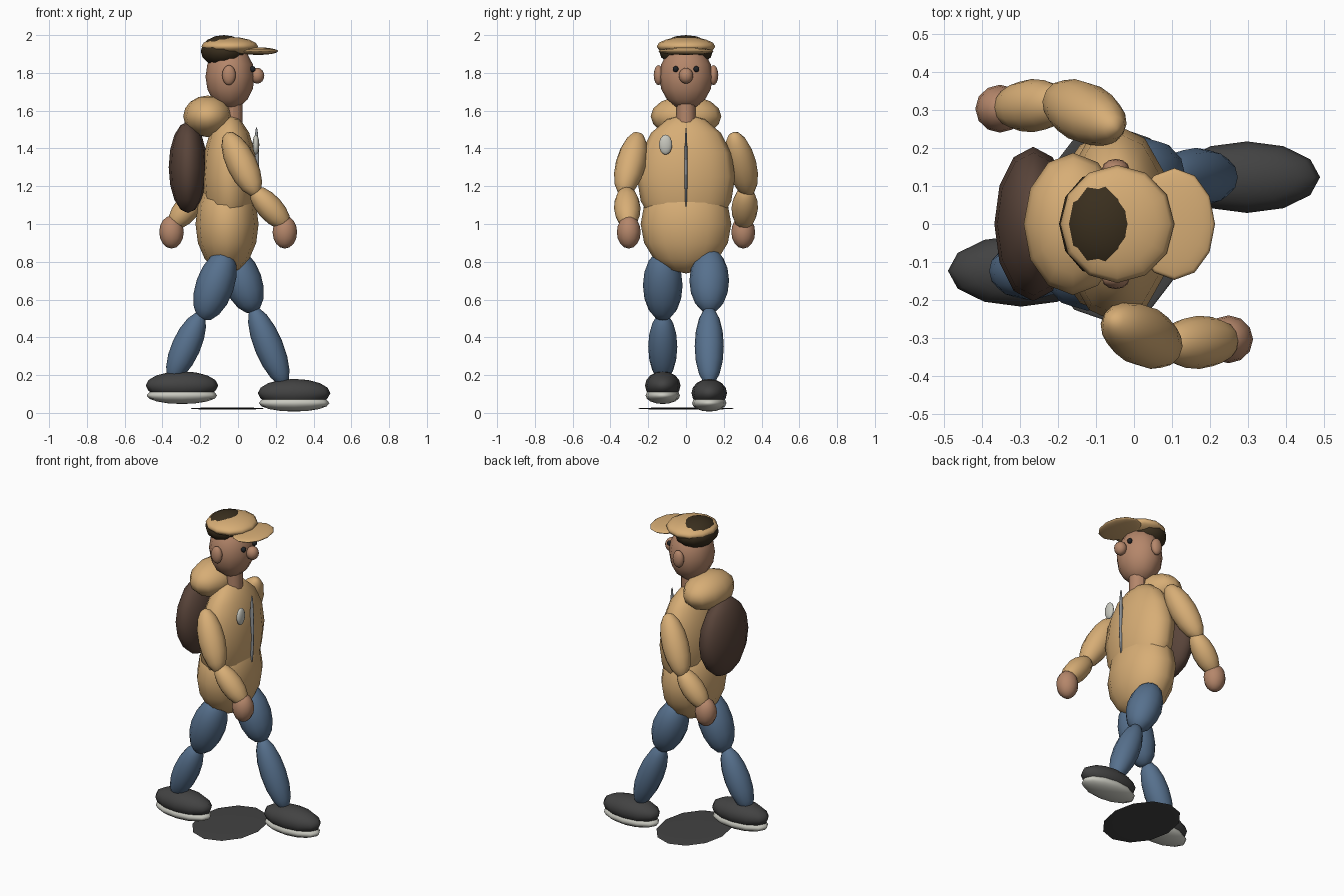
import bpy
from mathutils import Vector

if "Cube" in bpy.data.objects:
    bpy.data.objects.remove(bpy.data.objects["Cube"])


def paint(name, rgb):
    m = bpy.data.materials.new(name)
    m.diffuse_color = (*rgb, 1)
    m.use_nodes = True
    m.node_tree.nodes["Principled BSDF"].inputs["Base Color"].default_value = m.diffuse_color
    return m


TAN = paint("tan_cloth", (0.68, 0.42, 0.18))
SKIN = paint("skin", (0.46, 0.24, 0.145))
HAIR = paint("dark_hair", (0.042, 0.028, 0.013))
PACK = paint("brown_pack", (0.10, 0.058, 0.042))
JEANS = paint("blue_denim", (0.095, 0.165, 0.27))
SHOE = paint("charcoal", (0.055, 0.055, 0.055))
SOLE = paint("pale_rubber", (0.58, 0.58, 0.52))
METAL = paint("grey_metal", (0.28, 0.30, 0.32))
EYE = paint("eye_dark", (0.015, 0.017, 0.02))


def finish(name, mat):
    ob = bpy.context.object
    ob.name = name
    ob.data.materials.append(mat)
    return ob


def blob(name, mat, centre, radii):
    """Low-poly ellipsoid."""
    bpy.ops.mesh.primitive_uv_sphere_add(segments=12, ring_count=8, location=centre)
    ob = finish(name, mat)
    ob.scale = radii
    bpy.ops.object.shade_smooth()
    return ob


def limb(name, mat, a, b, radius):
    """Ellipsoid stretched between two tips."""
    a, b = Vector(a), Vector(b)
    d = b - a
    ob = blob(name, mat, (a + b) / 2, (radius[0], radius[1], d.length / 2))
    # keep the local y axis close to world y
    z = d.normalized()
    x = Vector((0, 1, 0)).cross(z).normalized()
    y = z.cross(x)
    rot = ob.matrix_world.to_3x3()
    for i in range(3):
        rot[i] = (x[i], y[i], z[i])
    ob.rotation_euler = rot.to_euler()
    return ob


# Torso and clothing
blob("jacket_upper", TAN, (-0.045, 0, 1.25), (0.147, 0.26, 0.33))
blob("jacket_lower", TAN, (-0.058, 0, 1.0), (0.167, 0.24, 0.262))
blob("hood", TAN, (-0.16, 0, 1.57), (0.13, 0.187, 0.11))
blob("backpack", PACK, (-0.265, 0, 1.30), (0.102, 0.203, 0.242))
blob("zip", METAL, (0.098, 0, 1.30), (0.014, 0.008, 0.215))
blob("chest_badge", SOLE, (0.095, -0.108, 1.42), (0.018, 0.035, 0.053))

# Neck and head
bpy.ops.mesh.primitive_cylinder_add(vertices=12, radius=0.05, depth=0.14,
                                    location=(-0.027, 0, 1.59))
finish("neck", SKIN)
bpy.ops.object.shade_smooth_by_angle()
blob("head", SKIN, (-0.042, 0, 1.78), (0.13, 0.142, 0.172))
blob("nose", SKIN, (0.102, 0, 1.785), (0.037, 0.038, 0.042))
for s, side in ((-1, "right"), (1, "left")):
    blob(side + "_ear", SKIN, (-0.048, s * 0.145, 1.788), (0.036, 0.026, 0.053))
    blob(side + "_eye", EYE, (0.078, s * 0.055, 1.82), (0.015, 0.015, 0.016))

# Hair and cap
blob("hair", HAIR, (-0.075, 0, 1.915), (0.122, 0.142, 0.085))
blob("cap", TAN, (-0.044, 0, 1.94), (0.15, 0.155, 0.05))
blob("cap_brim", TAN, (0.106, 0, 1.915), (0.107, 0.147, 0.02))

# Arms: right swings forward, left swings back
for s, side, shoulder, elbow, elbow2, wrist, hand in (
        (-1, "right", -0.06, 0.10, 0.075, 0.265, 0.248),
        (1, "left", -0.045, -0.215, -0.18, -0.355, -0.352)):
    limb(side + "_upper_arm", TAN, (shoulder, s * 0.25, 1.485),
         (elbow, s * 0.335, 1.15), (0.08, 0.08))
    limb(side + "_forearm", TAN, (elbow2, s * 0.317, 1.19),
         (wrist, s * 0.305, 0.98), (0.068, 0.07))
    blob(side + "_hand", SKIN, (hand, s * 0.303, 0.957), (0.065, 0.063, 0.087))

# Legs: right trails, left leads
for s, side, hip, knee, shin_top, ankle, foot_x, lift in (
        (-1, "right", (-0.057, 0.86), (-0.187, 0.49), (-0.195, 0.53), (-0.355, 0.17), -0.297, 0.045),
        (1, "left", (-0.035, 0.87), (0.085, 0.53), (0.078, 0.56), (0.248, 0.145), 0.297, 0.005)):
    y = s * 0.123
    limb(side + "_thigh", JEANS, (hip[0], y, hip[1]), (knee[0], y, knee[1]), (0.101, 0.105))
    limb(side + "_shin", JEANS, (shin_top[0], y, shin_top[1]),
         (ankle[0], y, ankle[1]), (0.076, 0.077))
    blob(side + "_shoe", SHOE, (foot_x, y, lift + 0.1), (0.192, 0.094, 0.075))
    blob(side + "_sole", SOLE, (foot_x, y, lift + 0.047), (0.187, 0.091, 0.045))

# Flat oval patch underfoot
blob("ground_patch", SHOE, (-0.057, 0, 0.023), (0.2, 0.26, 0.006))
